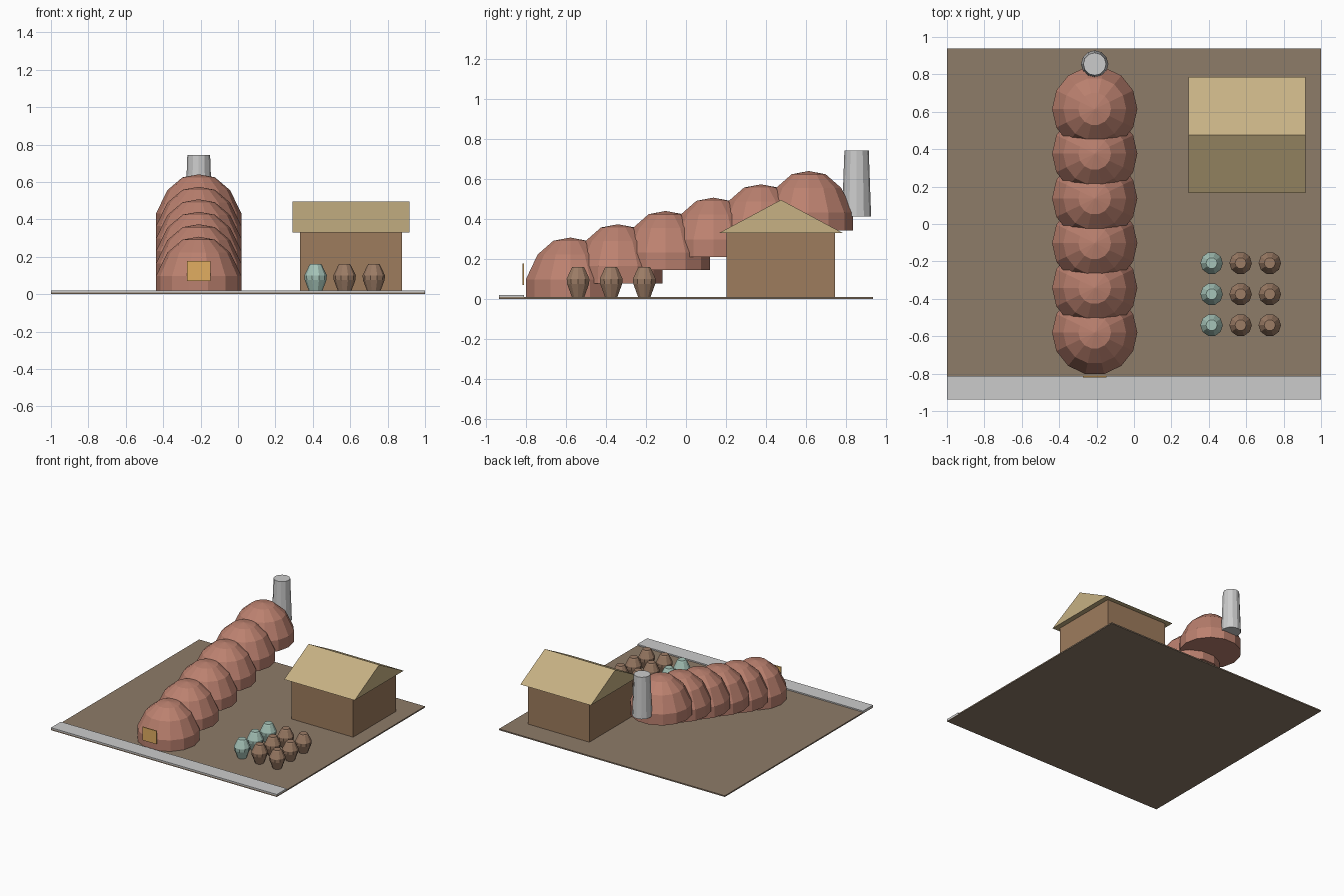
import bpy, bmesh
from math import sin, cos, tau

if "Cube" in bpy.data.objects:
    bpy.data.objects.remove(bpy.data.objects["Cube"])


def material(name, r, g, b):
    m = bpy.data.materials.new(name)
    m.diffuse_color = (r, g, b, 1)
    m.use_nodes = True
    m.node_tree.nodes["Principled BSDF"].inputs["Base Color"].default_value = m.diffuse_color
    return m


EARTH = material("earth", 0.27, 0.20, 0.14)
CLAY = material("clay", 0.50, 0.22, 0.16)
TIMBER = material("timber", 0.34, 0.20, 0.11)
THATCH = material("thatch", 0.57, 0.44, 0.23)
GLOW = material("glow", 0.75, 0.42, 0.12)
GLAZE = material("glaze", 0.38, 0.55, 0.48)
RAW = material("raw_pot", 0.33, 0.20, 0.13)


def finish(name, bm, mat):
    bmesh.ops.recalc_face_normals(bm, faces=bm.faces)
    mesh = bpy.data.meshes.new(name)
    bm.to_mesh(mesh)
    bm.free()
    if mat:
        mesh.materials.append(mat)
    ob = bpy.data.objects.new(name, mesh)
    bpy.context.collection.objects.link(ob)
    return ob


def box(name, x, y, z, mat=None):
    """Box from (min, max) ranges."""
    bm = bmesh.new()
    bmesh.ops.create_cube(bm, size=1)
    for v in bm.verts:
        v.co = [r[0] if c < 0 else r[1] for c, r in zip(v.co, (x, y, z))]
    return finish(name, bm, mat)


def lathe(name, profile, sides, loc, mat=None):
    """Closed turned body; profile is (radius, height), bottom to top."""
    bm = bmesh.new()
    rings = []
    for r, z in profile:
        if r == 0:
            rings.append([bm.verts.new((0, 0, z))] * sides)
        else:
            rings.append([bm.verts.new((r * cos(tau * i / sides), r * sin(tau * i / sides), z))
                          for i in range(sides)])
    for a, b in zip(rings, rings[1:]):
        for i in range(sides):
            j = (i + 1) % sides
            corners = [a[i], a[j], b[j], b[i]]
            bm.faces.new(list(dict.fromkeys(corners)))
    for ring in (rings[0], rings[-1]):
        if ring[0] is not ring[1]:
            bm.faces.new(ring)
    ob = finish(name, bm, mat)
    ob.location = loc
    return ob


# Ground and the paved strip along the front
box("ground", (-1, 1), (-0.937, 0.937), (0, 0.01), EARTH)
box("front_path", (-1, 1), (-0.937, -0.812), (0.005, 0.02))

# Climbing kiln: six stepped domes
dome = [(0.228, 0), (0.228, 0.088), (0.168, 0.212), (0.087, 0.281), (0, 0.297)]
for i in range(6):
    lathe(f"kiln_chamber_{i + 1}", dome, 14, (-0.21, -0.58 + 0.239 * i, 0.01 + 0.0667 * i), CLAY)

# Fire door and chimney
box("fire_door", (-0.272, -0.148), (-0.82, -0.812), (0.07, 0.176), GLOW)
lathe("chimney", [(0.073, 0.413), (0.061, 0.743)], 12, (-0.21, 0.855, 0))

# Workshop with a gabled roof
box("workshop_walls", (0.332, 0.877), (0.204, 0.748), (0.01, 0.333), TIMBER)
bm = bmesh.new()
end = [bm.verts.new((0.292, y, z)) for y, z in ((0.166, 0.33), (0.786, 0.33), (0.476, 0.496))]
face = bm.faces.new(end)
out = bmesh.ops.extrude_face_region(bm, geom=[face], use_keep_orig=True)
for v in out["geom"]:
    if isinstance(v, bmesh.types.BMVert):
        v.co.x = 0.917
finish("workshop_roof", bm, THATCH)

# Rows of drying pots, the first column glazed
pot = [(0.033, 0.01), (0.058, 0.075), (0.06, 0.1), (0.036, 0.151), (0.03, 0.16), (0.021, 0.16)]
for c, x in enumerate((0.415, 0.57, 0.726)):
    for r, y in enumerate((-0.541, -0.375, -0.209)):
        lathe(f"pot_{c + 1}_{r + 1}", pot, 10, (x, y, 0), RAW if c else GLAZE)
